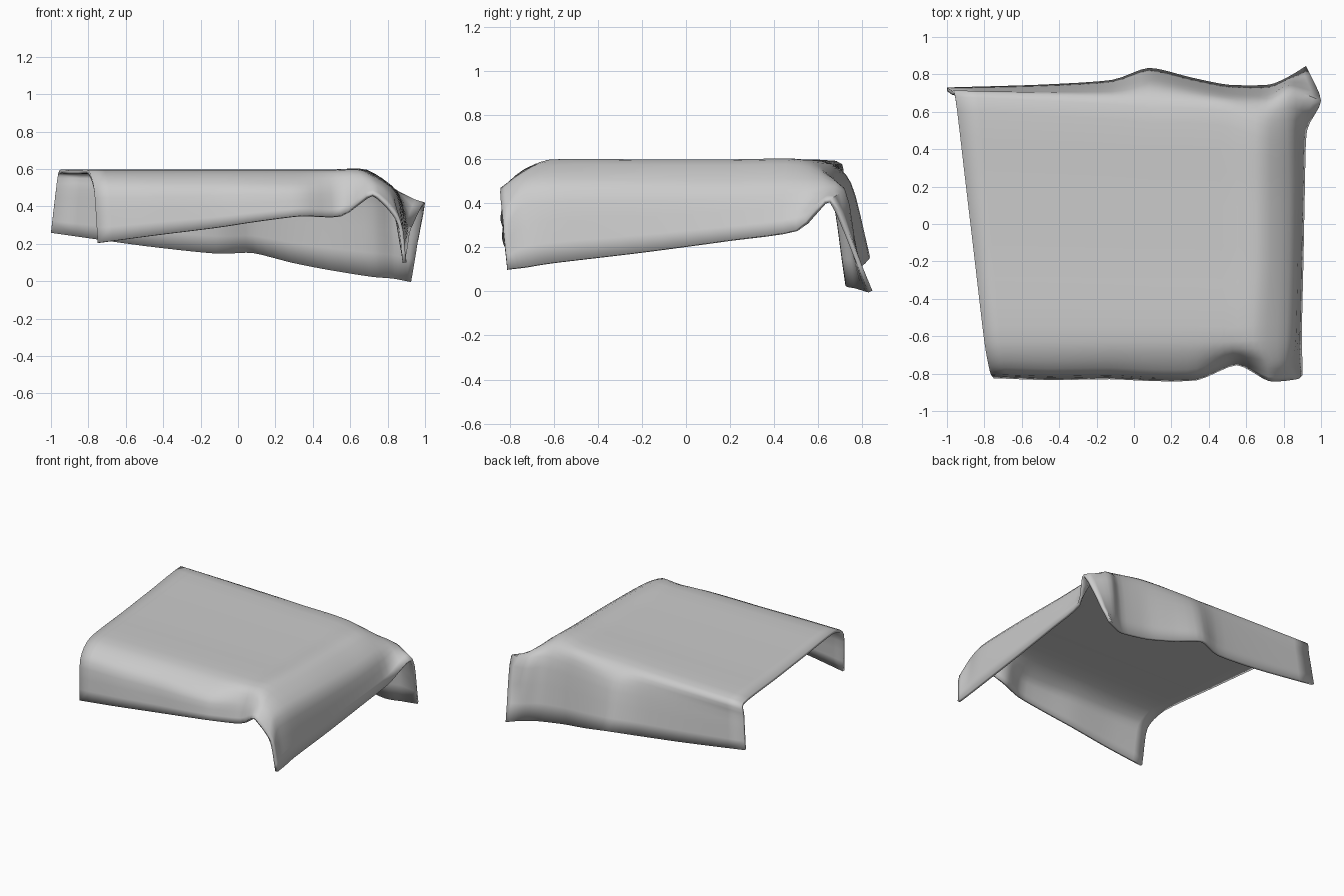
import bpy, bmesh
from mathutils import Vector as V

if "Cube" in bpy.data.objects:
    bpy.data.objects.remove(bpy.data.objects["Cube"])

TOP = 0.592   # height of the flat top
STEPS = 4     # samples between guide points


def spline(pts, steps, tension=0.36):
    """Smooth curve passing through all guide points."""
    out = []
    for i in range(len(pts) - 1):
        a, b = pts[i], pts[i + 1]
        ta = (b - pts[i - 1]) * tension if i else b - a
        tb = (pts[i + 2] - a) * tension if i + 2 < len(pts) else b - a
        for k in range(steps):
            t = k / steps
            out.append(a * (2*t**3 - 3*t*t + 1) + ta * (t**3 - 2*t*t + t)
                       + b * (3*t*t - 2*t**3) + tb * (t**3 - t*t))
    return out + [pts[-1]]


# Hems of the front and back flaps, left to right
front_hem = [V(p) for p in ((-.75, -.825, .205), (-.45, -.835, .245), (-.13, -.83, .285),
                            (.1, -.84, .32), (.34, -.835, .35), (.55, -.755, .35))]
back_hem = [V(p) for p in ((-1, .73, .26), (-.5, .745, .19), (-.12, .77, .15),
                           (.08, .835, .155), (.3, .785, .10), (.5, .745, .06))]
# Fold lines where the flaps leave the flat top
front_fold = [V((x, -.63, TOP)) for x in (-.80, -.47, -.14, .1, .33, .52)]
back_fold = [V((x, y, TOP)) for x, y in ((-.955, .68), (-.5, .66), (-.12, .64),
                                         (.08, .62), (.3, .62), (.5, .6))]

# Rounded shoulders between fold and hem
front_mid = [V((f.x * .4 + h.x * .6, h.y + .035, .495)) for f, h in zip(front_fold, front_hem)]
back_mid = [V((f.x * .6 + h.x * .4, f.y * .4 + h.y * .6, .49)) for f, h in zip(back_fold, back_hem)]

# Right-hand part of each guide row: fold, shoulder, hem
front_corner = [
    [(.72, -.84, .47), (.87, -.83, .32), (.90, -.81, .10)],
    [(.71, -.75, .535), (.835, -.75, .44), (.90, -.72, .112)],
    [(.67, -.62, .59), (.85, -.61, .465), (.897, -.6, .13)]]
side = [[(.69, y, TOP), (.86, y, .465), (.91 + y * .02, y, .205 + y * .137)] for y in (-.2, .2)]
back_corner = [
    [(.69, .52, .59), (.85, .5, .48), (.925, .5, .28)],
    [(.71, .67, .49), (.83, .72, .465), (1.0, .66, .42)],
    [(.72, .745, .025), (.83, .79, .015), (.92, .845, .003)]]

# Full guide grid, front hem to back hem
middle = [[f.lerp(b, t) for f, b in zip(front_fold, back_fold)] for t in (.34, .66)]
rows = [front_hem, front_mid, front_fold] + middle + [back_fold, back_mid, back_hem]
ends = front_corner + side + back_corner
guides = [r + [V(p) for p in e] for r, e in zip(rows, ends)]

# Sample the guides in both directions
across = [spline(r, STEPS) for r in guides]
columns = [spline(list(c), STEPS) for c in zip(*across)]

# Draped cloth surface
bm = bmesh.new()
grid = [[bm.verts.new(p) for p in c] for c in columns]
for a, b in zip(grid, grid[1:]):
    for j in range(len(a) - 1):
        bm.faces.new((a[j], b[j], b[j + 1], a[j + 1]))
mesh = bpy.data.meshes.new("draped_cloth")
bm.to_mesh(mesh)
bm.free()
cloth = bpy.data.objects.new("draped_cloth", mesh)
bpy.context.collection.objects.link(cloth)

# Cloth thickness, added on the underside
solid = cloth.modifiers.new("thickness", 'SOLIDIFY')
solid.thickness = 0.02
solid.offset = -1

bpy.context.view_layer.objects.active = cloth
cloth.select_set(True)
bpy.ops.object.shade_smooth_by_angle(angle=0.9)
